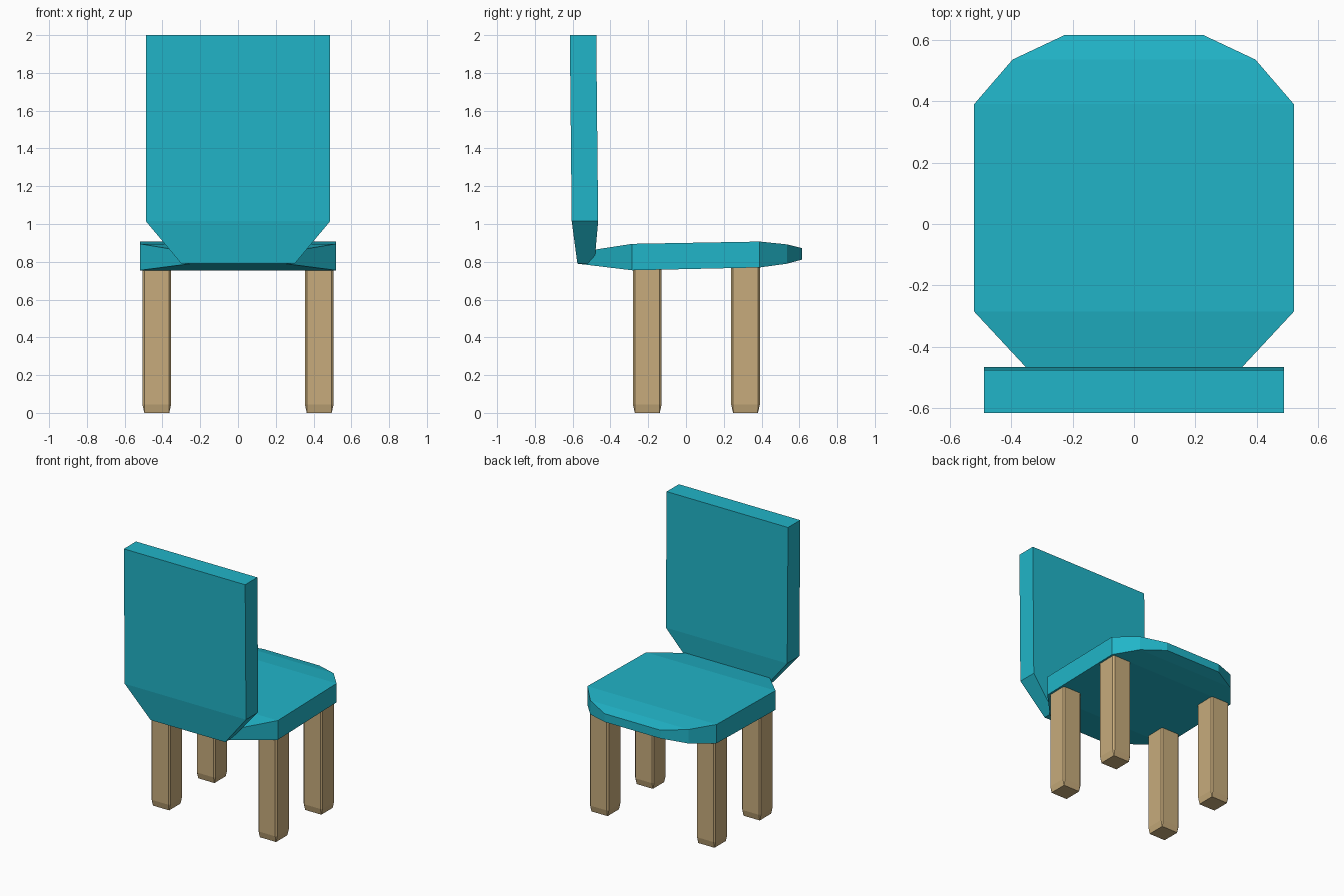
import bpy

if "Cube" in bpy.data.objects:
    bpy.data.objects.remove(bpy.data.objects["Cube"])

def material(name, color):
    m = bpy.data.materials.new(name)
    m.diffuse_color = color
    m.use_nodes = True
    m.node_tree.nodes["Principled BSDF"].inputs["Base Color"].default_value = m.diffuse_color
    return m

teal = material("teal", (0.015, 0.46, 0.58, 1))
wood = material("wood", (0.57, 0.41, 0.20, 1))

def loft(name, rings, mat):
    """Skin equal-length rings of points into a closed solid."""
    n = len(rings[0])
    verts = [p for ring in rings for p in ring]
    faces = [tuple(reversed(range(n))), tuple(range(len(verts) - n, len(verts)))]
    for r in range(len(rings) - 1):
        for i in range(n):
            j = (i + 1) % n
            faces.append((r * n + i, r * n + j, (r + 1) * n + j, (r + 1) * n + i))
    mesh = bpy.data.meshes.new(name)
    mesh.from_pydata(verts, [], faces)
    mesh.materials.append(mat)
    obj = bpy.data.objects.new(name, mesh)
    bpy.context.collection.objects.link(obj)
    return obj

# Seat: sections from back to front (y, half width, bottom z, top z)
seat_sections = [
    (-0.575, 0.25, 0.79, 0.85), (-0.285, 0.52, 0.755, 0.895),
    (0.39, 0.52, 0.77, 0.907), (0.535, 0.395, 0.79, 0.892),
    (0.615, 0.225, 0.812, 0.872),
]
loft("seat", [[(-w, y, t), (w, y, t), (w, y, b), (-w, y, b)]
              for y, w, b, t in seat_sections], teal)

# Backrest: sections from bottom to top (z, half width, rear y, front y)
back_sections = [(0.79, 0.30, -0.575, -0.485), (1.015, 0.488, -0.605, -0.465),
                 (2.0, 0.488, -0.615, -0.475)]
loft("backrest", [[(-w, r, z), (w, r, z), (w, f, z), (-w, f, z)]
                  for z, w, r, f in back_sections], teal)

# Legs: square posts with chamfered corners and a tapered foot
def leg_ring(cx, cy, z, h, c):
    k = h - c
    pts = [(-k, -h), (k, -h), (h, -k), (h, k), (k, h), (-k, h), (-h, k), (-h, -k)]
    return [(cx + x, cy + y, z) for x, y in pts]

for side, cx in (("left", -0.43), ("right", 0.43)):
    for end, cy in (("front", -0.205), ("rear", 0.315)):
        loft(f"{end}_{side}_leg", [leg_ring(cx, cy, 0, 0.066, 0.002),
                                   leg_ring(cx, cy, 0.045, 0.076, 0.01),
                                   leg_ring(cx, cy, 0.785, 0.076, 0.01)], wood)
